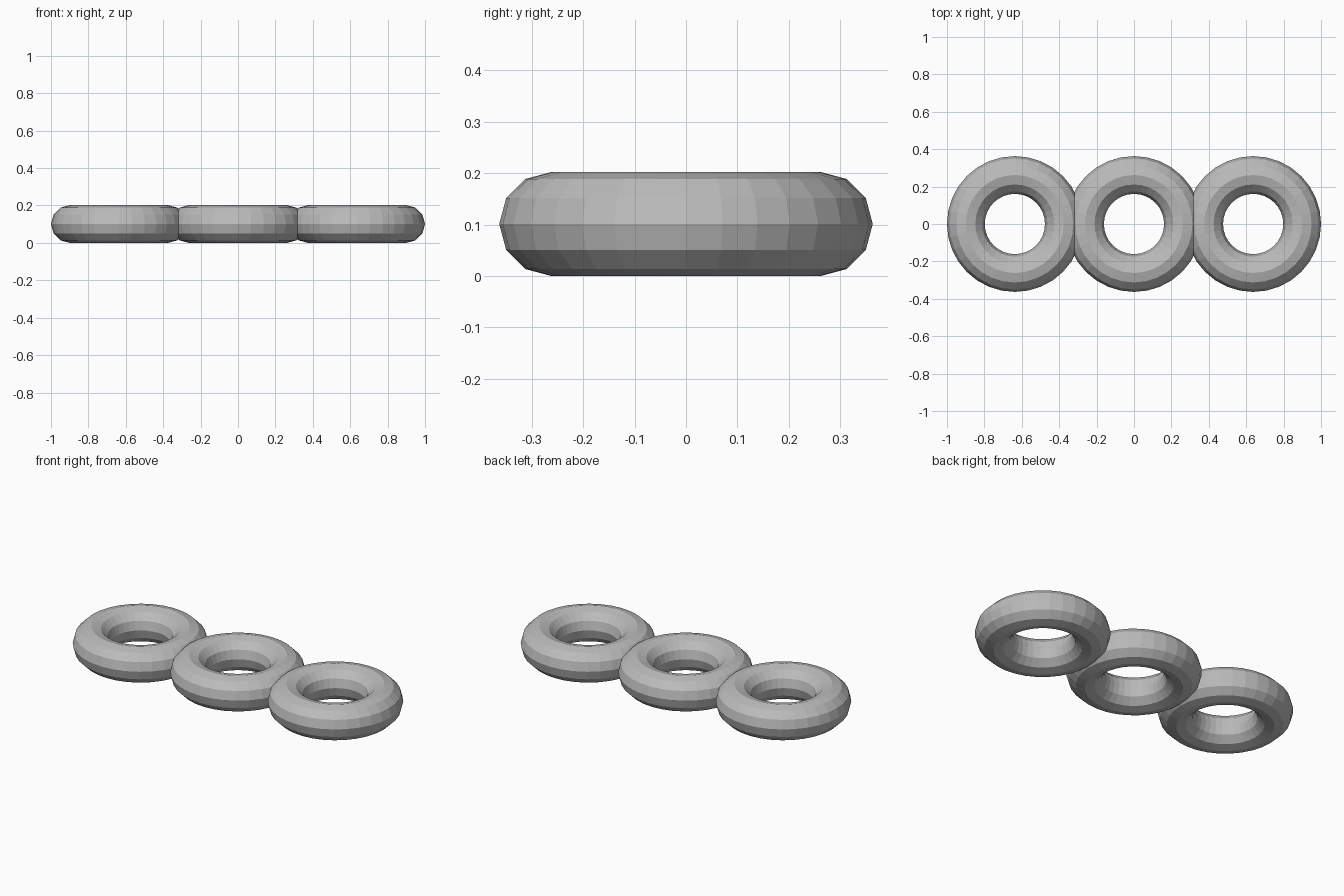
import bpy

cube = bpy.data.objects.get("Cube")
if cube:
    bpy.data.objects.remove(cube, do_unlink=True)

MAJOR, MINOR, SPACING = 0.262, 0.101, 0.637

# Plain grey material
grey = bpy.data.materials.new("plain grey")
grey.use_nodes = True
colour = (0.5, 0.5, 0.5, 1)
grey.diffuse_color = colour
grey.node_tree.nodes["Principled BSDF"].inputs["Base Color"].default_value = colour


def ring(name, x):
    """Flat-faced ring lying on the ground."""
    bpy.ops.mesh.primitive_torus_add(
        major_segments=32, minor_segments=12,
        major_radius=MAJOR, minor_radius=MINOR, location=(x, 0, MINOR))
    obj = bpy.context.object
    obj.name = name
    obj.data.materials.append(grey)
    bpy.ops.object.shade_flat()
    return obj


# Row of three rings
centre = ring("centre_ring", 0)
sides = [ring("right_ring", -SPACING), ring("left_ring", SPACING)]

# Fuse the side rings into the centre one
for side in sides:
    bpy.context.view_layer.objects.active = centre
    union = centre.modifiers.new("fuse_" + side.name, 'BOOLEAN')
    union.operation = 'UNION'
    union.solver = 'EXACT'
    union.object = side
    bpy.ops.object.modifier_apply(modifier=union.name)
    bpy.data.objects.remove(side, do_unlink=True)
centre.name = "fused_rings"
